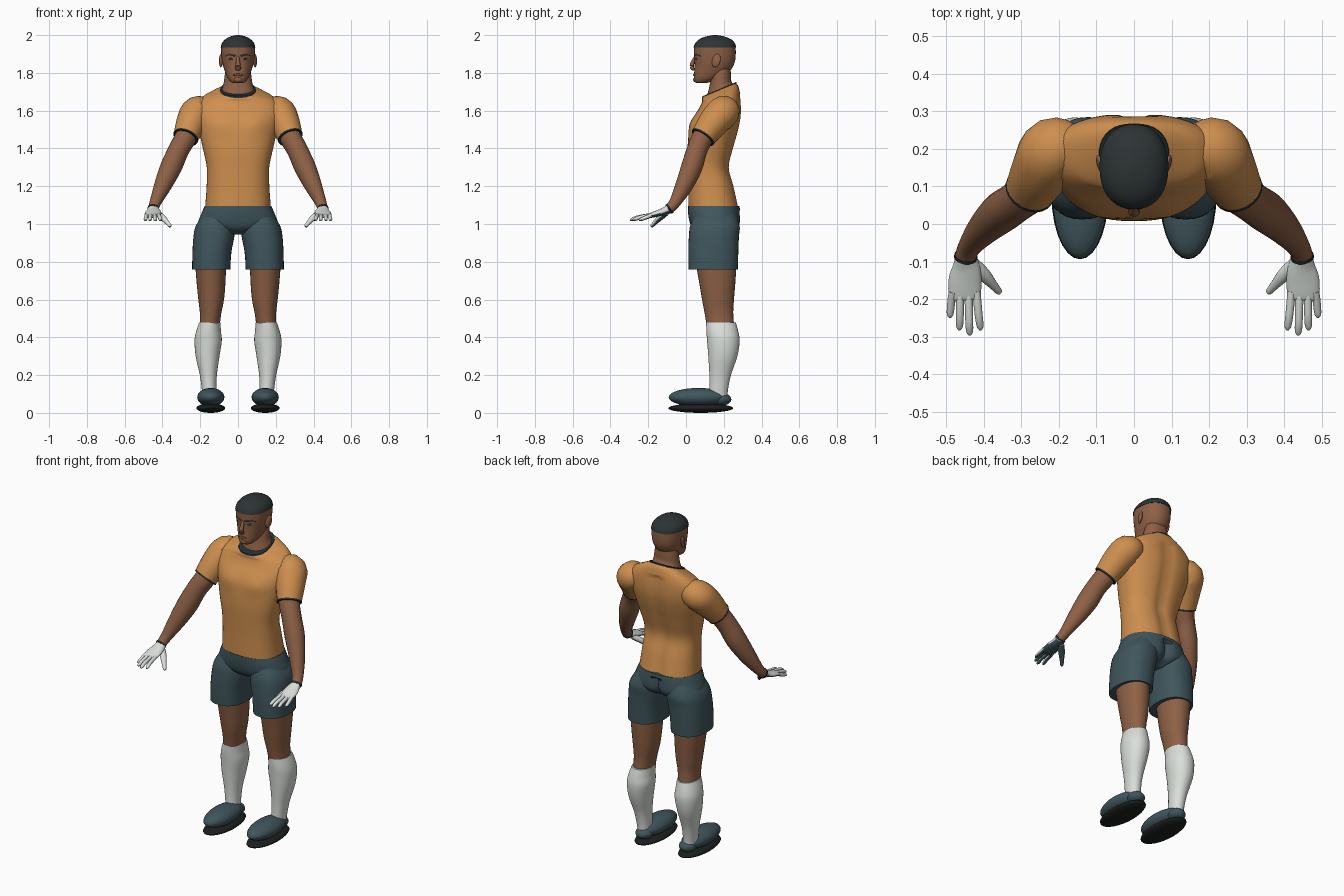
import bpy, bmesh, math
from mathutils import Vector, Matrix


def material(name, rgb):
    m = bpy.data.materials.new(name)
    m.diffuse_color = (*rgb, 1)
    return m


SKIN = material("brown skin", (0.27, 0.118, 0.06))
LIP = material("dark lip", (0.17, 0.065, 0.038))
HAIR = material("dark hair", (0.026, 0.034, 0.035))
SHIRT = material("orange cloth", (0.62, 0.275, 0.078))
TEAL = material("slate teal", (0.05, 0.092, 0.108))
WHITE = material("off white", (0.70, 0.74, 0.70))
TRIM = material("dark trim", (0.018, 0.03, 0.035))
SOLE = material("black sole", (0.012, 0.014, 0.014))


def finish(name, bm, mats, mirror=False, rule=None):
    """Turn a bmesh into a smooth object, optionally mirrored across x."""
    bmesh.ops.recalc_face_normals(bm, faces=bm.faces)
    if rule:
        for f in bm.faces:
            f.material_index = rule(f)
    me = bpy.data.meshes.new(name)
    bm.to_mesh(me)
    bm.free()
    ob = bpy.data.objects.new(name, me)
    bpy.context.collection.objects.link(ob)
    for m in mats:
        me.materials.append(m)
    bpy.ops.object.select_all(action='DESELECT')
    ob.select_set(True)
    bpy.context.view_layer.objects.active = ob
    bpy.ops.object.shade_smooth_by_angle(angle=math.radians(50))
    if mirror:
        mod = ob.modifiers.new("mirror", 'MIRROR')
        mod.use_mirror_merge = False
    return ob


def spline(rows, steps=4):
    """Catmull-Rom interpolation of rows of numbers."""
    out = []
    for i in range(len(rows) - 1):
        a, b, c, d = (rows[max(0, min(len(rows) - 1, i + k))] for k in (-1, 0, 1, 2))
        for s in range(steps):
            t = s / steps
            out.append([0.5 * (2 * q + (r - p) * t + (2 * p - 5 * q + 4 * r - w) * t * t
                               + (3 * q - p - 3 * r + w) * t ** 3)
                        for p, q, r, w in zip(a, b, c, d)])
    return out + [list(rows[-1])]


def skin(rings):
    bm = bmesh.new()
    loops = [[bm.verts.new(p) for p in ring] for ring in rings]
    n = len(loops[0])
    for a, b in zip(loops, loops[1:]):
        for i in range(n):
            bm.faces.new((a[i], a[(i + 1) % n], b[(i + 1) % n], b[i]))
    bm.faces.new(loops[0])
    bm.faces.new(loops[-1])
    return bm


def loft(name, rows, mat, power=2.2, mirror=False, deform=None, n=36):
    """Stack of super-ellipses; row = z, centre x, half width, front y, back y, tilt."""
    rings = []
    for z, cx, hw, yf, yb, tilt in spline(rows):
        ring = []
        for k in range(n):
            a = 2 * math.pi * k / n
            c, s = math.cos(a), math.sin(a)
            u = math.copysign(abs(c) ** (2 / power), c)
            v = math.copysign(abs(s) ** (2 / power), s)
            hd = (yb - yf) / 2
            p = Vector((cx + hw * u, (yf + yb) / 2 + hd * v, z + tilt * hd * v))
            if deform:
                p.y += deform(p, v)
            ring.append(p)
        rings.append(ring)
    return finish(name, skin(rings), [mat], mirror)


def tube(name, rows, mats, mirror=True, rule=None, n=20):
    """Swept ellipse; row = x, y, z, side radius, up radius."""
    pts = spline(rows)
    rings = []
    for i, (x, y, z, ru, rv) in enumerate(pts):
        t = Vector(pts[min(i + 1, len(pts) - 1)][:3]) - Vector(pts[max(i - 1, 0)][:3])
        u = t.cross(Vector((0, 0, 1))).normalized()
        v = u.cross(t).normalized()
        rings.append([Vector((x, y, z)) + u * ru * math.cos(2 * math.pi * k / n)
                      + v * rv * math.sin(2 * math.pi * k / n) for k in range(n)])
    return finish(name, skin(rings), mats, mirror, rule)


def ball(name, centre, size, mat, mirror=True, rot=(0, 0, 0)):
    bm = bmesh.new()
    bmesh.ops.create_uvsphere(bm, u_segments=28, v_segments=16, radius=1)
    turn = Matrix.Rotation(rot[0], 4, 'X') @ Matrix.Rotation(rot[1], 4, 'Y') @ Matrix.Rotation(rot[2], 4, 'Z')
    bm.transform(Matrix.Translation(centre) @ turn @ Matrix.Diagonal((*size, 1)))
    return finish(name, bm, [mat], mirror)


# Shirt: chest bulges in front, spine groove behind
def chest_form(p, v):
    d = 0.0
    if v < 0:
        d -= 0.012 * math.exp(-((abs(p.x) - 0.09) / 0.06) ** 2 - ((p.z - 1.53) / 0.05) ** 2)
    elif p.z < 1.68:
        d -= 0.016 * math.exp(-(p.x / 0.03) ** 2) * v
    return d


loft("shirt", [(1.088, 0, .174, .012, .28, 0), (1.2, 0, .166, .012, .255, 0), (1.3, 0, .165, .01, .23, 0),
               (1.4, 0, .186, .008, .252, 0), (1.5, 0, .208, .018, .28, 0), (1.57, 0, .222, .04, .293, .05),
               (1.63, 0, .22, .07, .292, .15), (1.672, 0, .185, .085, .285, .25),
               (1.695, 0, .135, .085, .277, .35), (1.71, 0, .092, .088, .265, .42)],
     SHIRT, 2.4, deform=chest_form, n=48)
loft("collar_trim", [(1.706, 0, .095, .085, .268, .42), (1.714, 0, .093, .087, .266, .42)], TRIM, 2.4)
tube("sleeve", [(.15, .20, 1.60, .06, .06), (.21, .198, 1.595, .088, .085),
                (.244, .148, 1.54, .082, .082), (.277, .09, 1.46, .067, .067)], [SHIRT])
tube("sleeve_trim", [(.275, .093, 1.464, .0685, .0685), (.278, .088, 1.457, .0685, .0685)], [TRIM])

# Arms
tube("arm", [(.25, .14, 1.54, .06, .06), (.277, .09, 1.46, .058, .058), (.315, .058, 1.39, .054, .056),
             (.355, .03, 1.30, .055, .058), (.40, -.012, 1.2, .044, .047), (.437, -.058, 1.115, .031, .031),
             (.45, -.09, 1.078, .028, .026)], [SKIN])
tube("wrist_trim", [(.448, -.084, 1.083, .031, .029), (.449, -.091, 1.078, .031, .029)], [TRIM])


# Gloves: pale backs, slate palms
def palm_side(f):
    return 1 if f.normal.z < -0.3 else 0


GLOVE = [WHITE, TEAL]
tube("glove_palm", [(.449, -.09, 1.078, .029, .024), (.447, -.115, 1.068, .037, .02),
                    (.45, -.15, 1.056, .044, .017), (.452, -.195, 1.043, .042, .012),
                    (.452, -.203, 1.041, .034, .006)], GLOVE, rule=palm_side)
for word, bx, tx, ty in (("index", .42, .41, -.283), ("middle", .441, .438, -.297),
                         ("ring", .463, .465, -.283), ("little", .483, .49, -.25)):
    tube(word + "_finger", [(bx, -.18, 1.048, .011, .011), (bx * .4 + tx * .6, ty + .04, 1.035, .0105, .0105),
                            (tx, ty + .01, 1.023, .009, .008), (tx, ty, 1.02, .003, .003)],
         GLOVE, rule=palm_side, n=12)
tube("thumb", [(.43, -.105, 1.06, .018, .016), (.40, -.135, 1.035, .018, .016), (.375, -.163, 1.008, .012, .012),
               (.36, -.18, .99, .009, .009), (.356, -.184, .986, .003, .003)], GLOVE, rule=palm_side, n=14)


# Shorts: seat block plus two legs
def seat_form(p, v):
    return -0.028 * math.exp(-(p.x / 0.022) ** 2) * v if v > 0 and p.z < 1.07 else 0


loft("shorts_seat", [(1.095, 0, .176, .01, .283, 0), (1.05, 0, .196, .012, .288, 0), (1.0, 0, .208, .022, .286, 0),
                     (.97, 0, .15, .04, .265, 0), (.945, 0, .05, .08, .22, 0)],
     TEAL, 2.3, deform=seat_form, n=48)
loft("shorts_leg", [(1.06, .10, .08, .05, .26, 0), (.99, .119, .104, .022, .284, 0), (.93, .128, .108, .015, .28, 0),
                    (.85, .138, .103, .012, .277, 0), (.76, .142, .101, .014, .274, 0)], TEAL, 2.3, True)

# Legs and socks
loft("leg", [(.80, .145, .082, .05, .268, 0), (.70, .143, .077, .068, .262, 0), (.6, .142, .068, .085, .254, 0),
             (.53, .145, .057, .098, .25, 0), (.46, .15, .053, .11, .255, 0)], SKIN, 2.1, True)
loft("sock", [(.478, .15, .056, .107, .264, 0), (.43, .156, .066, .108, .277, 0), (.38, .158, .072, .112, .284, 0),
              (.3, .161, .063, .118, .272, 0), (.2, .157, .045, .124, .238, 0), (.12, .153, .038, .124, .222, 0),
              (.07, .15, .036, .12, .22, 0)], WHITE, 2.1, True)

# Shoes
ball("shoe", (.144, .065, .083), (.072, .157, .049), TEAL)
ball("shoe_heel", (.144, .185, .072), (.048, .055, .034), TEAL)
ball("shoe_sole", (.144, .078, .025), (.076, .172, .025), SOLE)

# Neck and head
loft("neck", [(1.64, 0, .088, .11, .268, 0), (1.70, 0, .088, .112, .258, .3), (1.745, 0, .076, .125, .24, .2),
              (1.79, 0, .070, .13, .238, 0), (1.84, 0, .06, .14, .235, 0)], SKIN, 2.1)
loft("head", [(1.746, 0, .022, .058, .10, 0), (1.752, 0, .038, .047, .13, 0), (1.775, 0, .056, .042, .18, 0),
              (1.81, 0, .070, .044, .232, 0), (1.85, 0, .082, .046, .256, 0), (1.89, 0, .088, .043, .263, 0),
              (1.937, 0, .090, .042, .263, 0)], SKIN)
loft("hair_cap", [(1.934, 0, .092, .039, .266, 0), (1.955, 0, .086, .047, .26, 0), (1.975, 0, .071, .066, .243, 0),
                  (1.99, 0, .047, .096, .212, 0), (1.998, 0, .02, .132, .177, 0), (2.0, 0, .004, .15, .16, 0)], HAIR)
ball("ear", (.09, .16, 1.865), (.009, .023, .036), SKIN, rot=(-.25, 0, -.3))


# Facial details follow the curve of the face
def face_y(x, yf=.044, hw=.086):
    return .153 - (.153 - yf) * (1 - (x / hw) ** 2.2) ** (1 / 2.2)


tube("nose", [(0, .05, 1.885, .008, .008), (0, .037, 1.86, .010, .010), (0, .031, 1.838, .014, .012),
              (0, .036, 1.822, .015, .010), (0, .048, 1.816, .006, .004)], [SKIN], mirror=False, n=14)
tube("brow", [(x, face_y(x), z, .003, r) for x, z, r in
              ((.012, 1.889, .004), (.03, 1.895, .006), (.05, 1.897, .005), (.068, 1.888, .002))], [HAIR], n=10)
ball("eye", (.035, face_y(.035, .046), 1.873), (.014, .004, .006), HAIR, rot=(0, 0, .2))
ball("eye_white", (.045, face_y(.045, .045), 1.872), (.004, .004, .003), WHITE)
ball("lips", (0, .044, 1.789), (.026, .006, .007), LIP, mirror=False)
ball("chin", (0, .05, 1.764), (.022, .012, .014), SKIN, mirror=False)
